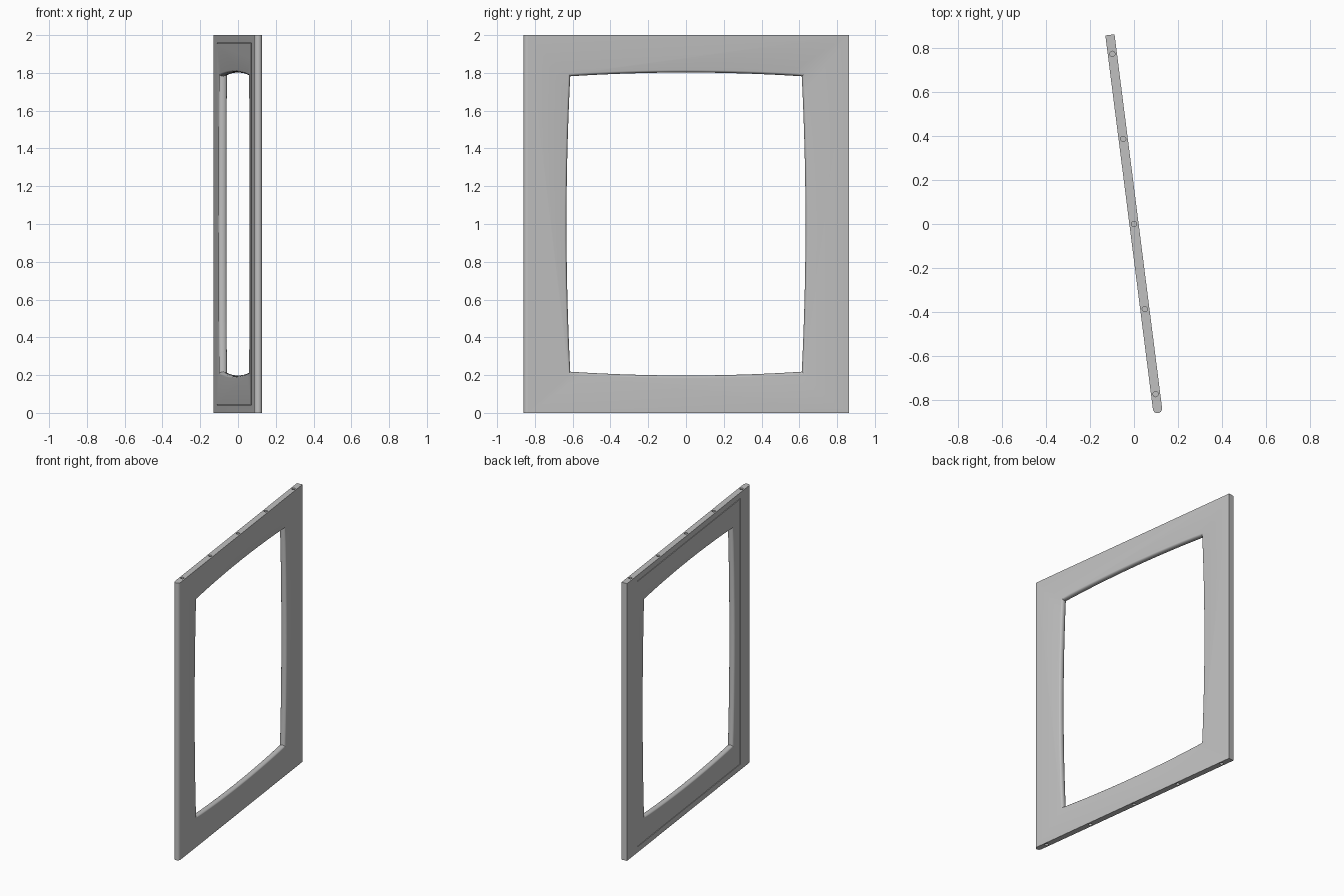
import bpy, bmesh, math
from mathutils import Matrix

cube = bpy.data.objects.get("Cube")
if cube:
    bpy.data.objects.remove(cube, do_unlink=True)

HALF = 0.021              # half thickness of the panel
END = 0.867               # half length of the panel
HEIGHT = 2.0
ANGLE = math.radians(7.25)

grey = bpy.data.materials.new("plain grey")
grey.use_nodes = True
colour = (0.53, 0.53, 0.53, 1)
grey.diffuse_color = colour
grey.node_tree.nodes["Principled BSDF"].inputs["Base Color"].default_value = colour


def loft(name, loops):
    """Solid through a list of closed loops, capped at both ends."""
    bm = bmesh.new()
    rings = [[bm.verts.new(p) for p in loop] for loop in loops]
    n = len(rings[0])
    for a, b in zip(rings, rings[1:]):
        for i in range(n):
            j = (i + 1) % n
            bm.faces.new((a[i], a[j], b[j], b[i]))
    bm.faces.new(rings[0])
    bm.faces.new(rings[-1])
    bmesh.ops.recalc_face_normals(bm, faces=bm.faces[:])
    return finish(name, bm)


def finish(name, bm):
    mesh = bpy.data.meshes.new(name)
    bm.to_mesh(mesh)
    bm.free()
    mesh.materials.append(grey)
    ob = bpy.data.objects.new(name, mesh)
    bpy.context.collection.objects.link(ob)
    return ob


def carve(target, cutter):
    cutter.hide_render = True
    mod = target.modifiers.new("cut", 'BOOLEAN')
    mod.operation = 'DIFFERENCE'
    mod.solver = 'EXACT'
    mod.object = cutter
    bpy.context.view_layer.objects.active = target
    bpy.ops.object.modifier_apply(modifier=mod.name)
    bpy.data.objects.remove(cutter, do_unlink=True)


def opening(x, flare):
    """Bowed rectangle at depth x, grown outwards by flare."""
    w, h, bow, steps = 0.618 + flare, 0.782 + flare, 0.02, 16
    corners = [(-w, -h), (w, -h), (w, h), (-w, h)]
    pts = []
    for k, (y0, z0) in enumerate(corners):
        y1, z1 = corners[(k + 1) % 4]
        out = [(0, -1), (1, 0), (0, 1), (-1, 0)][k]
        for i in range(steps):
            t = i / steps
            b = bow * 4 * t * (1 - t)
            pts.append((x, y0 + (y1 - y0) * t + out[0] * b,
                        HEIGHT / 2 + z0 + (z1 - z0) * t + out[1] * b))
    return pts


# Panel: square back edge, fully rounded front edge
outline = [(HALF, END), (-HALF, END)]
for i in range(17):
    a = math.pi * (1 + i / 16)
    outline.append((HALF * math.cos(a), -END + HALF + HALF * math.sin(a)))
frame = loft("window_frame", [[(x, y, z) for x, y in outline] for z in (0, HEIGHT)])

# Bowed opening with rounded inner edges
ROUND = 0.013
sections = [opening(-HALF - 0.01, ROUND)]
for i in range(13):
    a = math.pi * (i / 12 - 0.5)
    sections.append(opening(HALF * math.sin(a), ROUND * (1 - math.cos(a))))
sections.append(opening(HALF + 0.01, ROUND))
carve(frame, loft("opening_cutter", sections))

# Fine rectangular groove on one face
SEAM, DEPTH, GY, GZ = 0.004, 0.004, 0.72, 0.955


def rectangle(x, grow):
    return [(x, s * (GY + grow), HEIGHT / 2 + t * (GZ + grow))
            for s, t in ((-1, -1), (1, -1), (1, 1), (-1, 1))]


bm = bmesh.new()
rings = [[bm.verts.new(p) for p in rectangle(x, g)]
         for x, g in ((-HALF - DEPTH, 0), (-HALF - DEPTH, SEAM),
                      (-HALF + DEPTH, SEAM), (-HALF + DEPTH, 0))]
for k in range(4):
    a, b = rings[k], rings[(k + 1) % 4]
    for i in range(4):
        j = (i + 1) % 4
        bm.faces.new((a[i], a[j], b[j], b[i]))
bmesh.ops.recalc_face_normals(bm, faces=bm.faces[:])
carve(frame, finish("groove_cutter", bm))

# Dowel holes along the top and bottom edges
bm = bmesh.new()
for z in (0, HEIGHT):
    for k in range(-2, 3):
        bmesh.ops.create_cone(bm, cap_ends=True, segments=20, radius1=0.012,
                              radius2=0.012, depth=0.1,
                              matrix=Matrix.Translation((0, k * 0.39, z)))
carve(frame, finish("dowel_hole_cutter", bm))

# Turn the panel slightly and shade it
frame.data.transform(Matrix.Rotation(ANGLE, 4, 'Z'))
bpy.ops.object.select_all(action='DESELECT')
frame.select_set(True)
bpy.context.view_layer.objects.active = frame
bpy.ops.object.shade_smooth_by_angle(angle=math.radians(32))
